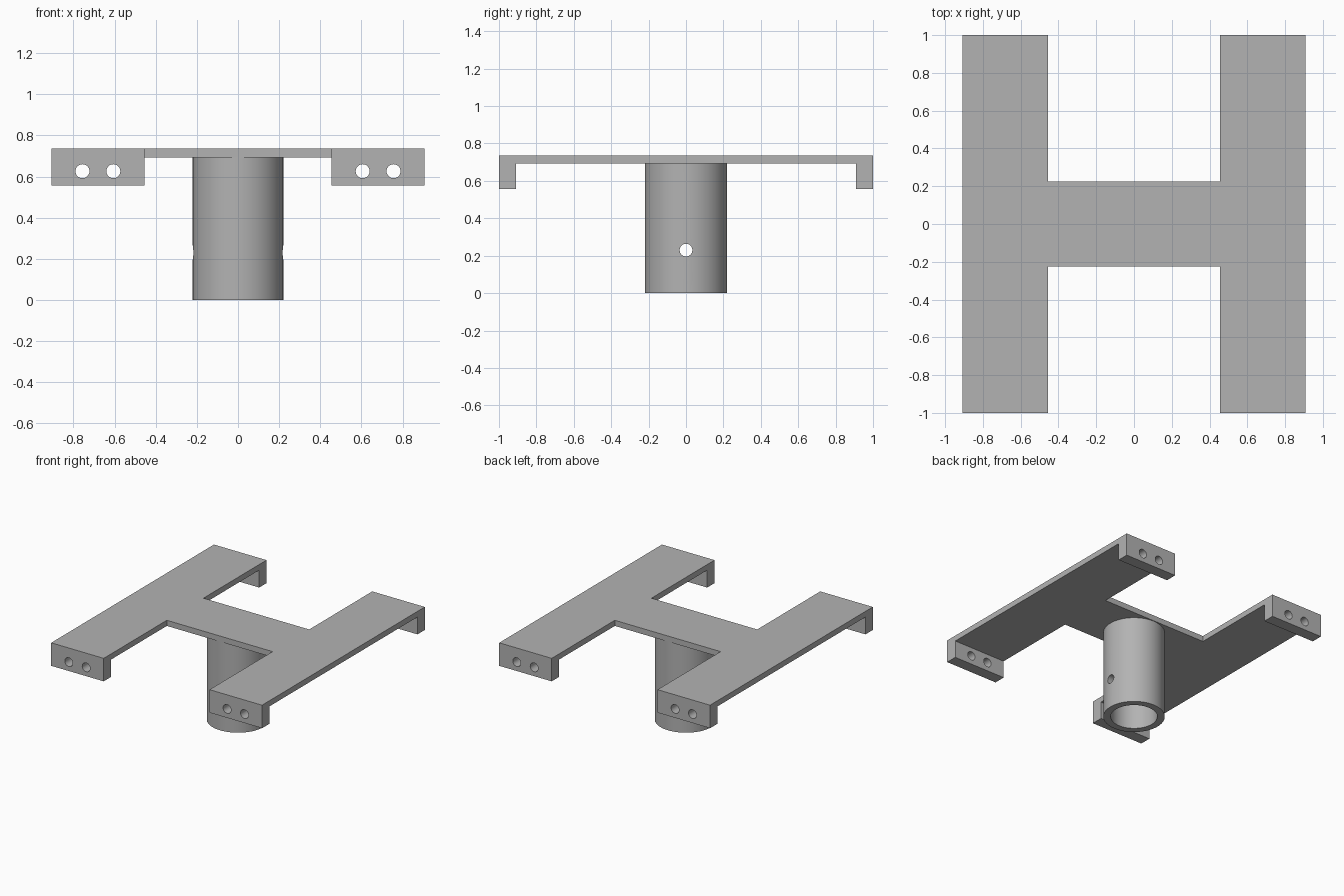
import bpy, bmesh, math
from mathutils import Matrix

if "Cube" in bpy.data.objects:
    bpy.data.objects.remove(bpy.data.objects["Cube"])

TOP, UNDER, LIP = 0.736, 0.692, 0.557      # plate top, plate underside, flange bottom
X0, X1 = 0.455, 0.907                      # arm inner and outer edge
BAR, WALL = 0.225, 0.09                    # bar half width, flange thickness
R_OUT, R_IN, R_HOLE = 0.22, 0.167, 0.034

grey = bpy.data.materials.new("plain grey")
grey.diffuse_color = (0.45, 0.45, 0.45, 1)
grey.use_nodes = True
grey.node_tree.nodes["Principled BSDF"].inputs["Base Color"].default_value = grey.diffuse_color


def make(name, bm):
    bmesh.ops.recalc_face_normals(bm, faces=bm.faces)
    me = bpy.data.meshes.new(name)
    bm.to_mesh(me)
    bm.free()
    me.materials.append(grey)
    ob = bpy.data.objects.new(name, me)
    bpy.context.collection.objects.link(ob)
    return ob


def extrude_x(name, profile, xa, xb):
    """Extrude a (y, z) profile from xa to xb."""
    bm = bmesh.new()
    face = bm.faces.new([bm.verts.new((xa, y, z)) for y, z in profile])
    ext = bmesh.ops.extrude_face_region(bm, geom=[face])
    verts = [v for v in ext["geom"] if isinstance(v, bmesh.types.BMVert)]
    bmesh.ops.translate(bm, verts=verts, vec=(xb - xa, 0, 0))
    return make(name, bm)


def rod(name, radius, length, centre, axis="Z", segments=32):
    bm = bmesh.new()
    rot = {"X": Matrix.Rotation(math.pi / 2, 4, "Y"),
           "Y": Matrix.Rotation(math.pi / 2, 4, "X"), "Z": Matrix()}[axis]
    bmesh.ops.create_cone(bm, cap_ends=True, segments=segments, radius1=radius,
                          radius2=radius, depth=length,
                          matrix=Matrix.Translation(centre) @ rot)
    return make(name, bm)


def combine(ob, other, operation):
    """Apply a boolean and discard the second object."""
    mod = ob.modifiers.new("bool", "BOOLEAN")
    mod.operation, mod.object, mod.solver = operation, other, "EXACT"
    bpy.context.view_layer.objects.active = ob
    bpy.ops.object.modifier_apply(modifier=mod.name)
    bpy.data.objects.remove(other)


def smooth(ob):
    bpy.ops.object.select_all(action="DESELECT")
    ob.select_set(True)
    bpy.context.view_layer.objects.active = ob
    bpy.ops.object.shade_smooth_by_angle(angle=math.radians(30))


# H-shaped bracket: cross bar joined to two arms with downturned ends
bracket = extrude_x("bracket", [(-BAR, UNDER), (BAR, UNDER), (BAR, TOP), (-BAR, TOP)], -X0, X0)
arm = [(-1, LIP), (-1 + WALL, LIP), (-1 + WALL, UNDER), (1 - WALL, UNDER),
       (1 - WALL, LIP), (1, LIP), (1, TOP), (-1, TOP)]
for s in (-1, 1):
    combine(bracket, extrude_x("arm", arm, s * X0, s * X1), "UNION")

# Two bolt holes through each flange
for x in (-0.756, -0.606, 0.606, 0.756):
    for y in (-1, 1):
        combine(bracket, rod("bolt_hole", R_HOLE, 0.4, (x, y, 0.626), "Y"), "DIFFERENCE")
smooth(bracket)

# Hollow post socket with a cross pin hole
socket = rod("post_socket", R_OUT, UNDER, (0, 0, UNDER / 2), segments=64)
combine(socket, rod("bore", R_IN, 2 * UNDER + 0.2, (0, 0, UNDER / 2), segments=64), "DIFFERENCE")
combine(socket, rod("pin_hole", R_HOLE, 1, (0, 0, 0.23), "X"), "DIFFERENCE")
smooth(socket)
